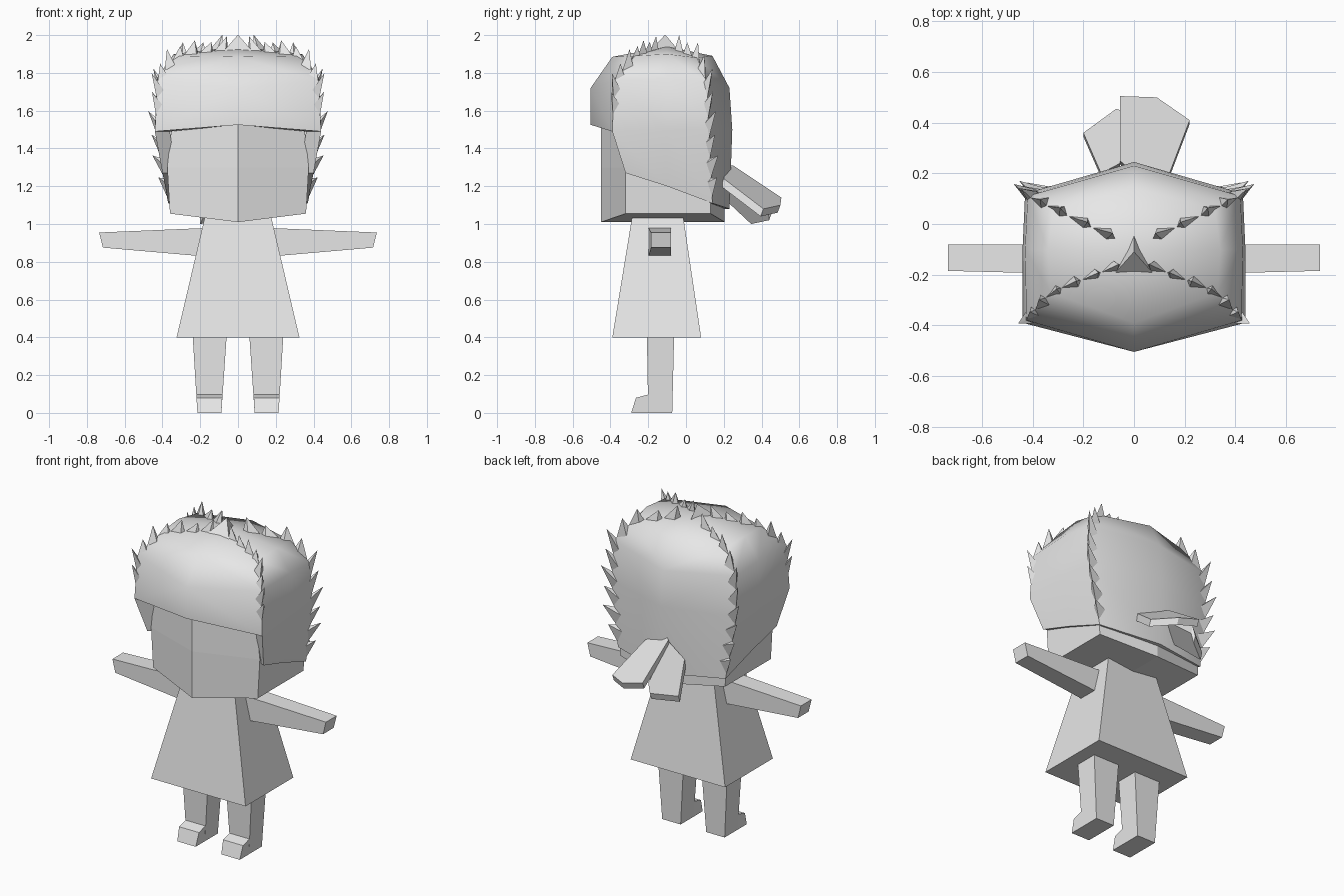
import bpy, bmesh
from mathutils import Vector

cube = bpy.data.objects.get("Cube")
if cube:
    bpy.data.objects.remove(cube, do_unlink=True)

# One plain colour for everything
grey = bpy.data.materials.new("plain_grey")
grey.use_nodes = True
grey.diffuse_color = (0.8, 0.8, 0.8, 1)
grey.node_tree.nodes["Principled BSDF"].inputs["Base Color"].default_value = (0.8, 0.8, 0.8, 1)


def finish(name, bm, mirror=False, smooth_angle=None):
    """Turn a bmesh into an object, optionally mirrored across x."""
    bmesh.ops.recalc_face_normals(bm, faces=bm.faces)
    mesh = bpy.data.meshes.new(name)
    bm.to_mesh(mesh)
    bm.free()
    mesh.materials.append(grey)
    obj = bpy.data.objects.new(name, mesh)
    bpy.context.collection.objects.link(obj)
    if mirror:
        modifier = obj.modifiers.new("mirror", "MIRROR")
        modifier.use_axis[0] = True
    if smooth_angle:
        bpy.ops.object.select_all(action="DESELECT")
        obj.select_set(True)
        bpy.context.view_layer.objects.active = obj
        bpy.ops.object.shade_smooth_by_angle(angle=smooth_angle)
    return obj


def bridge(bm, first, second):
    """Closed solid between two outlines with the same number of points."""
    a = [bm.verts.new(p) for p in first]
    b = [bm.verts.new(p) for p in second]
    bm.faces.new(a)
    bm.faces.new(b)
    for i in range(len(a)):
        j = (i + 1) % len(a)
        bm.faces.new((a[i], a[j], b[j], b[i]))


def rect_z(x0, x1, y0, y1, z):
    return [(x0, y0, z), (x1, y0, z), (x1, y1, z), (x0, y1, z)]


def solid(name, first, second, mirror=False):
    bm = bmesh.new()
    bridge(bm, first, second)
    return finish(name, bm, mirror)


# Dress
solid("dress", rect_z(-0.325, 0.325, -0.39, 0.08, 0.4),
      rect_z(-0.175, 0.175, -0.285, -0.015, 1.04))

# Arms
solid("arms",
      [(0.14, -0.2, 0.825), (0.14, -0.08, 0.825), (0.14, -0.08, 0.98), (0.14, -0.2, 0.98)],
      [(0.715, -0.185, 0.875), (0.715, -0.08, 0.875), (0.735, -0.08, 0.955), (0.735, -0.185, 0.955)],
      mirror=True)

# Legs and feet
solid("legs", rect_z(0.088, 0.215, -0.2, -0.073, 0),
      rect_z(0.06, 0.24, -0.207, -0.063, 0.41), mirror=True)
solid("feet",
      [(0.088, -0.19, 0), (0.215, -0.19, 0), (0.22, -0.19, 0.1), (0.083, -0.19, 0.1)],
      [(0.088, -0.29, 0), (0.215, -0.29, 0), (0.22, -0.265, 0.08), (0.083, -0.265, 0.08)],
      mirror=True)


def shell(bm, columns):
    """Skin between vertical columns of points; short columns leave a gap."""
    grid = [[bm.verts.new(p) for p in column] for column in columns]
    for left, right in zip(grid, grid[1:]):
        for row in range(min(len(left), len(right)) - 1):
            bm.faces.new((left[row], left[row + 1], right[row + 1], right[row]))
    return grid


# Head: faceted block with a shallow keel under the chin
def head_column(x, y, chin, cheek):
    return [(x * 0.95, y, 1.6), (x * cheek, y, 1.3), (x, y, chin)]


bm = bmesh.new()
grid = shell(bm, [head_column(0, -0.45, 1.01, 1), head_column(0.36, -0.32, 1.055, 1.04),
                  head_column(0.36, 0.13, 1.055, 1.04), head_column(0, 0.205, 1.01, 1)])
bm.faces.new([column[-1] for column in grid])
bm.faces.new([column[0] for column in grid])
finish("head", bm, mirror=True)

# Hair cap: fringe, side panels and back
front = [(0, -0.39, 1.885), (0, -0.505, 1.72), (0, -0.505, 1.525)]
front_seam = [(0.33, -0.27, 1.89), (0.425, -0.38, 1.76), (0.44, -0.39, 1.49), (0.4, -0.32, 1.27)]
side = [(0.34, -0.1, 1.9), (0.43, -0.1, 1.77), (0.44, -0.1, 1.5), (0.385, -0.1, 1.2)]
back_seam = [(0.32, 0.06, 1.88), (0.42, 0.11, 1.75), (0.43, 0.12, 1.5), (0.37, 0.14, 1.11)]
back = [(0, 0.14, 1.89), (0, 0.23, 1.72), (0, 0.245, 1.5), (0, 0.23, 1.08)]
crown = (0, -0.1, 1.94)

bm = bmesh.new()
grid = shell(bm, [front, front_seam, side, back_seam, back])
top = bm.verts.new(crown)
for left, right in zip(grid, grid[1:]):
    bm.faces.new((top, left[0], right[0]))
# Hem turned in towards the head
hem = [e for e in bm.edges if e.is_boundary and max(v.co.x for v in e.verts) > 0.01]
turned = bmesh.ops.extrude_edge_only(bm, edges=hem)["geom"]
for v in turned:
    if isinstance(v, bmesh.types.BMVert):
        v.co.x *= 0.82
        v.co.y = -0.1 + (v.co.y + 0.1) * 0.82
finish("hair", bm, mirror=True, smooth_angle=0.9)


# Spiky tufts along the seams between hair panels
def along(path, t):
    """Point at fraction t of a path, by length."""
    points = [Vector(p) for p in path]
    lengths = [(b - a).length for a, b in zip(points, points[1:])]
    distance = t * sum(lengths)
    for a, b, length in zip(points, points[1:], lengths):
        if distance <= length:
            return a.lerp(b, distance / length)
        distance -= length
    return points[-1]


def tuft(bm, root, end, push):
    """Thin blade rooted on the seam with its tip pushed off the surface."""
    centre = Vector((0, -0.1, 1.45))
    out = (end - root).cross(root - centre).normalized() * 0.035
    inner = (root + end) / 2
    inner += (centre - inner).normalized() * 0.04
    tip = end + push
    a, b, c, d, e = [bm.verts.new(p) for p in (root, inner + out, end, inner - out, tip)]
    for face in ((a, b, e), (b, c, e), (c, d, e), (d, a, e), (a, d, c, b)):
        bm.faces.new(face)


def seam_tufts(name, path, start, count, lean, size):
    bm = bmesh.new()
    step = (1 - start) / count
    for i in range(count):
        t = start + i * step
        root, end = along(path, t), along(path, t + step * 0.95)
        outward = (end - Vector((0, -0.1, 1.45))).normalized()
        push = (outward + Vector(lean)) * size * (1.1 if i % 2 else 0.8)
        tuft(bm, root, end, push)
    finish(name, bm, mirror=True)


seam_tufts("back_tufts", back_seam[::-1] + [(0.07, -0.06, 1.92)], 0.03, 10, (0, 0.3, 0.5), 0.05)
seam_tufts("front_tufts", front_seam[2::-1] + [(0.05, -0.16, 1.92)], 0.12, 8, (0, 0.2, 0.7), 0.04)

# Tuft on the crown
solid("crown_tuft", [(-0.08, -0.2, 1.91), (0.08, -0.2, 1.91), (0, -0.04, 1.92)],
      [(-0.002, -0.112, 2), (0.002, -0.112, 2), (0, -0.108, 2)])


# Tied tail: two folded slabs behind the head
def slab(name, outline):
    solid(name, outline, [(x, y - 0.015, z - 0.04) for x, y, z in outline])


slab("tail_left", [(-0.055, 0.505, 1.14), (0.09, 0.5, 1.1), (0.22, 0.41, 1.08),
                   (0.14, 0.2, 1.24), (0, 0.2, 1.31), (-0.055, 0.25, 1.31)])
slab("tail_right", [(-0.055, 0.24, 1.29), (-0.055, 0.45, 1.12), (-0.07, 0.455, 1.06),
                    (-0.2, 0.36, 1.04), (-0.13, 0.2, 1.19)])
